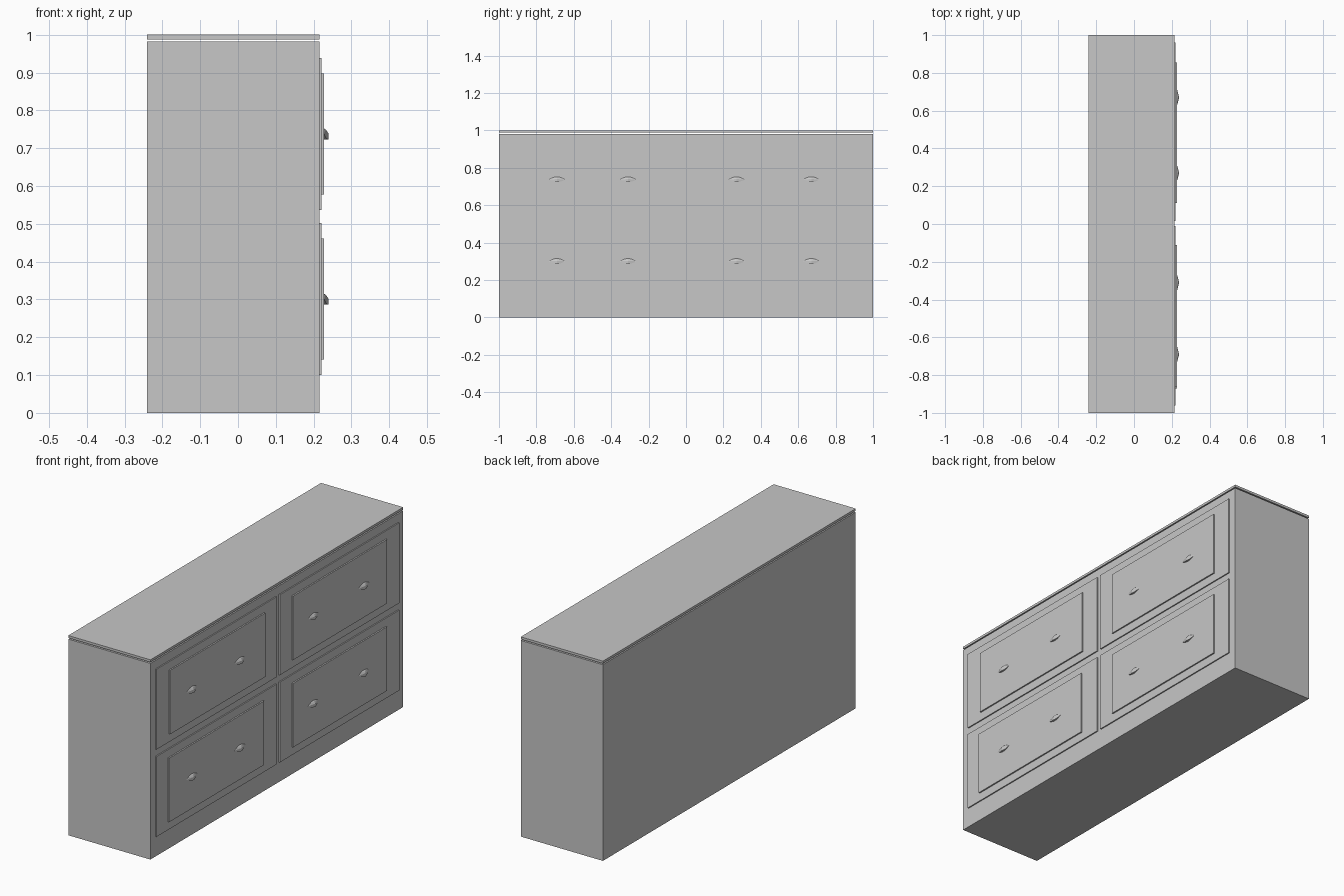
import bpy
import bmesh
from math import pi, cos

cube = bpy.data.objects.get("Cube")
if cube:
    bpy.data.objects.remove(cube, do_unlink=True)

grey = bpy.data.materials.new("light_grey")
grey.use_nodes = True
COLOUR = (0.57, 0.57, 0.57, 1)
grey.diffuse_color = COLOUR
grey.node_tree.nodes["Principled BSDF"].inputs["Base Color"].default_value = COLOUR


def finish(name, bm):
    bmesh.ops.recalc_face_normals(bm, faces=bm.faces)
    mesh = bpy.data.meshes.new(name)
    bm.to_mesh(mesh)
    bm.free()
    mesh.materials.append(grey)
    obj = bpy.data.objects.new(name, mesh)
    bpy.context.collection.objects.link(obj)
    return obj


def box(name, xs, ys, zs):
    bm = bmesh.new()
    bmesh.ops.create_cube(bm, size=1)
    for v in bm.verts:
        for axis, (low, high) in enumerate((xs, ys, zs)):
            v.co[axis] = high if v.co[axis] > 0 else low
    return finish(name, bm)


def cup_pull(name, y, z, steps=12):
    """Cup handle: a sloping hood lofted along y, tapering to both ends."""
    profile = [(0, 0.015), (0.005, 0.011), (0.011, 0.002), (0.011, -0.014), (0, -0.014)]
    bm = bmesh.new()
    rings = []
    for i in range(steps + 1):
        t = -cos(pi * i / steps)
        depth = max(1 - abs(t), 0.03)
        height = max(1 - t * t, 0.03)
        rings.append([bm.verts.new((FACE + px * depth, y + 0.042 * t, z + pz * height))
                      for px, pz in profile])
    n = len(profile)
    for a, b in zip(rings, rings[1:]):
        for j in range(n):
            k = (j + 1) % n
            bm.faces.new((a[j], a[k], b[k], b[j]))
    bm.faces.new(rings[0])
    bm.faces.new(rings[-1])
    return finish(name, bm)


# Carcass and the separate top board
BACK, FRONT = -0.24, 0.215
PANEL, FACE = 0.221, 0.228
box("cabinet_body", (BACK, FRONT), (-1, 1), (0, 0.982))
box("top_board", (BACK, FRONT), (-1, 1), (0.988, 1))

# Four drawers: outer panel, raised centre panel and two cup handles each
rows = {"lower": (0.10, -0.008), "upper": (0.537, 0)}
columns = {
    "right": ((-0.96, -0.01), (-0.862, -0.11), (-0.69, -0.31)),
    "left": ((0.015, 0.96), (0.11, 0.855), (0.27, 0.67)),
}
for row, (base, shift) in rows.items():
    for side, (outer, inner, pulls) in columns.items():
        name = f"{row}_{side}_drawer"
        move = shift if side == "right" else 0
        box(name + "_front", (FRONT, PANEL), outer, (base, base + 0.402))
        box(name + "_raised_panel", (PANEL, FACE),
            (inner[0] + move, inner[1] + move), (base + 0.041, base + 0.361))
        for number, y in enumerate(pulls, 1):
            cup_pull(f"{name}_handle_{number}", y, base + 0.2)
